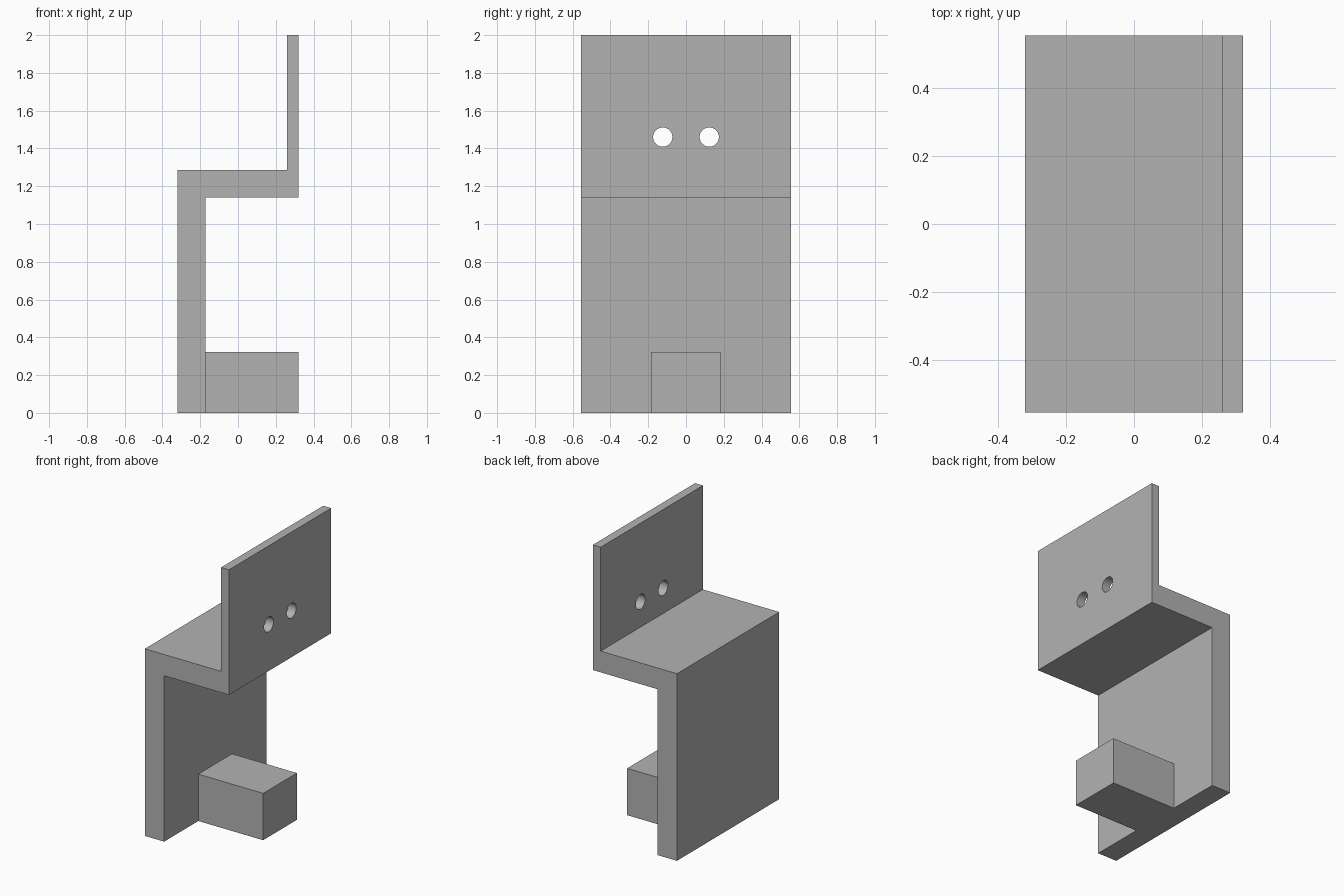
import bpy
import bmesh
from mathutils import Matrix

cube = bpy.data.objects.get("Cube")
if cube:
    bpy.data.objects.remove(cube, do_unlink=True)

HALF_WIDTH = 0.555

grey = bpy.data.materials.new("plain_grey")
grey.use_nodes = True
colour = (0.45, 0.45, 0.45, 1)
grey.diffuse_color = colour
grey.node_tree.nodes["Principled BSDF"].inputs["Base Color"].default_value = colour


def make_object(name, bm):
    bmesh.ops.recalc_face_normals(bm, faces=bm.faces)
    mesh = bpy.data.meshes.new(name)
    bm.to_mesh(mesh)
    bm.free()
    mesh.materials.append(grey)
    obj = bpy.data.objects.new(name, mesh)
    bpy.context.collection.objects.link(obj)
    return obj


def extrude_profile(name, points, y0, y1):
    """Sweep a closed x-z outline along y."""
    bm = bmesh.new()
    face = bm.faces.new([bm.verts.new((x, y0, z)) for x, z in points])
    swept = bmesh.ops.extrude_face_region(bm, geom=[face])["geom"]
    verts = [v for v in swept if isinstance(v, bmesh.types.BMVert)]
    bmesh.ops.translate(bm, verts=verts, vec=(0, y1 - y0, 0))
    return make_object(name, bm)


# Stepped bracket: lower wall, shelf and thin upper plate
bracket = extrude_profile("bracket", [
    (-0.32, 0), (-0.173, 0), (-0.173, 1.14), (0.32, 1.14),
    (0.32, 2), (0.26, 2), (0.26, 1.286), (-0.32, 1.286),
], -HALF_WIDTH, HALF_WIDTH)

# Foot block on the lower wall
extrude_profile("foot_block", [
    (-0.173, 0), (0.32, 0), (0.32, 0.322), (-0.173, 0.322),
], -0.184, 0.182)

# Two screw holes through the upper plate
bm = bmesh.new()
for y in (-0.123, 0.123):
    place = Matrix.Translation((0.29, y, 1.46)) @ Matrix.Rotation(1.570796, 4, "Y")
    bmesh.ops.create_cone(bm, cap_ends=True, segments=48, radius1=0.051,
                          radius2=0.051, depth=0.3, matrix=place)
cutter = make_object("hole_cutter", bm)
cutter.hide_render = True
cutter.hide_viewport = True

holes = bracket.modifiers.new("screw_holes", "BOOLEAN")
holes.operation = "DIFFERENCE"
holes.solver = "EXACT"
holes.object = cutter

# Smooth the hole walls and keep the edges sharp
bpy.ops.object.select_all(action="DESELECT")
bracket.select_set(True)
bpy.context.view_layer.objects.active = bracket
bpy.ops.object.modifier_apply(modifier=holes.name)
bpy.ops.object.shade_smooth_by_angle(angle=0.5)
bpy.data.objects.remove(cutter, do_unlink=True)
